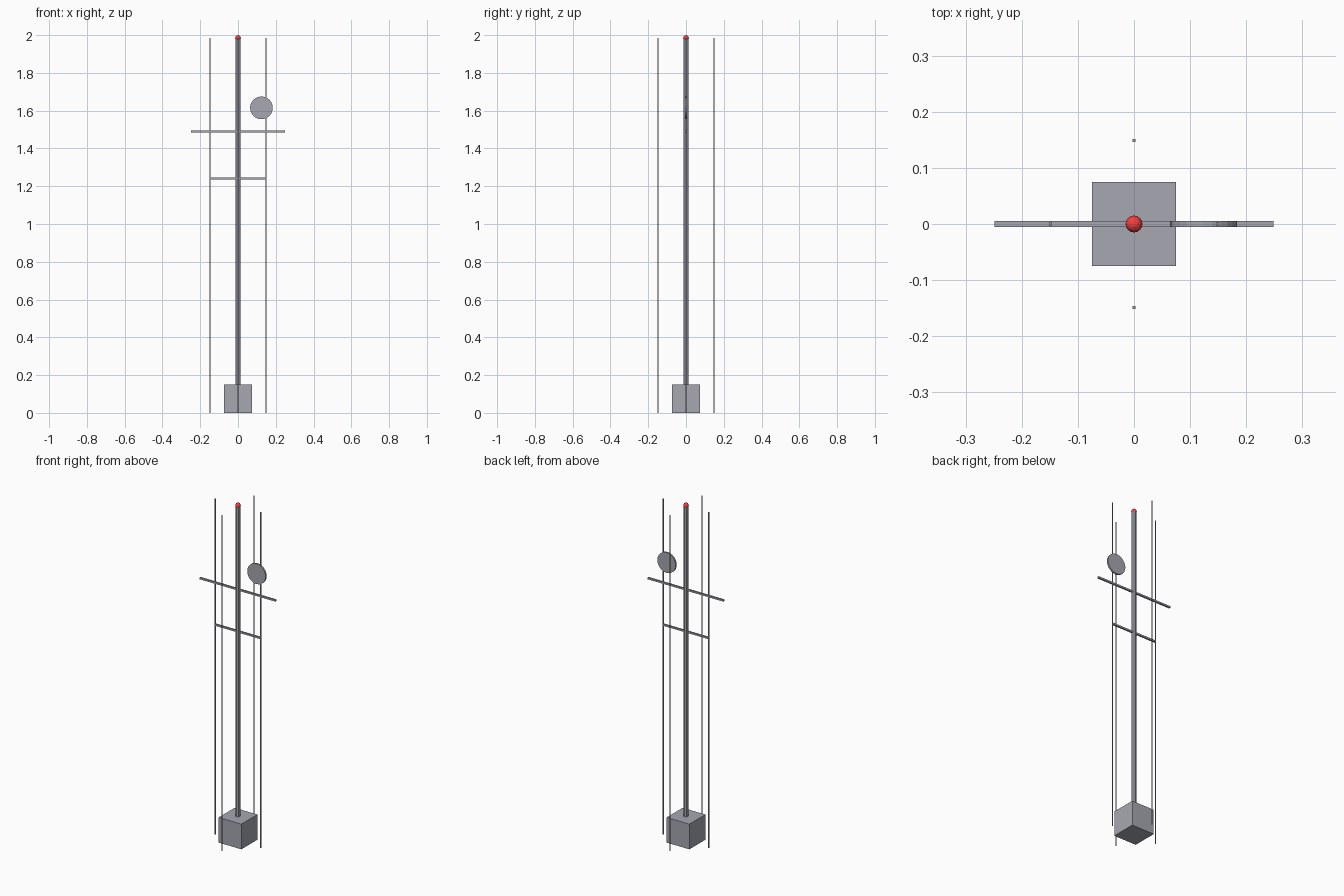
import bpy
from math import pi

if "Cube" in bpy.data.objects:
    bpy.data.objects.remove(bpy.data.objects["Cube"])

steel = bpy.data.materials.new("steel_grey")
steel.diffuse_color = (0.38, 0.39, 0.44, 1)
steel.use_nodes = True
steel.node_tree.nodes["Principled BSDF"].inputs["Base Color"].default_value = steel.diffuse_color
red = bpy.data.materials.new("beacon_red")
red.diffuse_color = (0.9, 0.05, 0.05, 1)
red.use_nodes = True
red.node_tree.nodes["Principled BSDF"].inputs["Base Color"].default_value = red.diffuse_color


def finish(name, mat=steel):
    ob = bpy.context.object
    ob.name = name
    ob.data.materials.append(mat)


def box(name, size, loc):
    bpy.ops.mesh.primitive_cube_add(size=1, location=loc)
    bpy.context.object.scale = size
    finish(name)


def rod(name, radius, length, loc, rot=(0, 0, 0), sides=8):
    bpy.ops.mesh.primitive_cylinder_add(vertices=sides, radius=radius, depth=length,
                                        location=loc, rotation=rot)
    finish(name)


TOP = 1.985

# Square footing and central faceted mast
box("base_block", (0.149, 0.149, 0.149), (0, 0, 0.0745))
rod("mast", 0.0135, TOP - 0.149, (0, 0, (TOP + 0.149) / 2))

# Red beacon ball on the mast tip
bpy.ops.mesh.primitive_uv_sphere_add(segments=16, ring_count=8, radius=0.015,
                                     location=(0, 0, TOP))
finish("beacon", red)

# Horizontal antenna bars
for name, length, z in (("upper_crossbar", 0.497, 1.489), ("lower_crossbar", 0.298, 1.241)):
    box(name, (length, 0.01, 0.01), (0, 0, z))

# Flat dish facing the front
rod("dish", 0.06, 0.01, (0.124, 0, 1.615), (pi / 2, 0, 0), sides=24)

# Four vertical stay wires
for side, x, y in (("right", 1, 0), ("left", -1, 0), ("back", 0, 1), ("front", 0, -1)):
    box(f"{side}_wire", (0.005, 0.005, TOP), (0.149 * x, 0.149 * y, TOP / 2))
